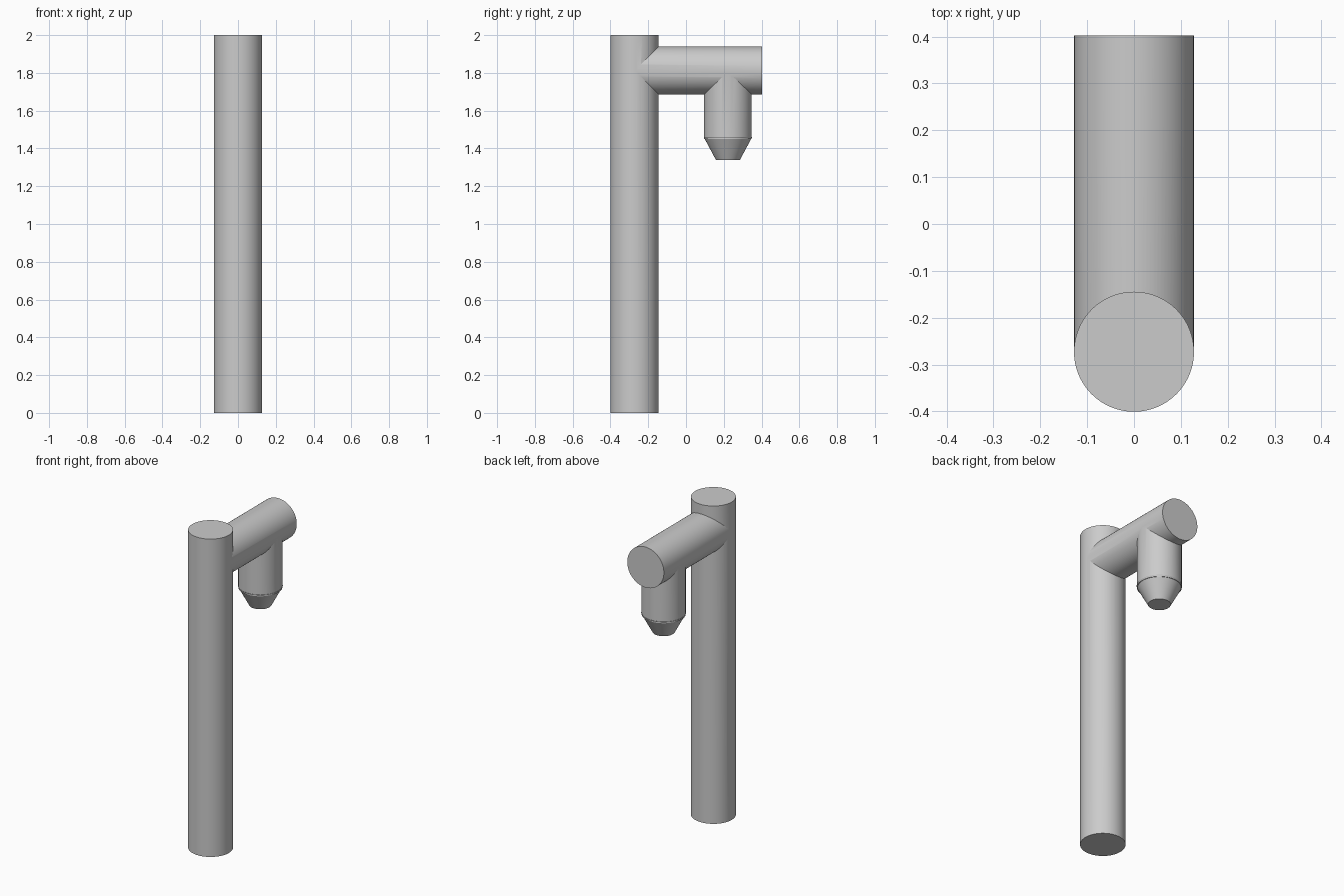
import bpy
from math import pi, radians

if "Cube" in bpy.data.objects:
    bpy.data.objects.remove(bpy.data.objects["Cube"])

R = 0.128
POST_Y, ARM_END, ARM_Z = -0.2725, 0.402, 1.8125
SPOUT_Y = 0.222


def tube(name, r_low, r_high, length, centre, rot=(0, 0, 0)):
    """Capped round section; r_low is the radius at its lower end."""
    bpy.ops.mesh.primitive_cone_add(vertices=96, radius1=r_low, radius2=r_high,
                                    depth=length, location=centre, rotation=rot)
    ob = bpy.context.object
    ob.name = name
    return ob


def weld(target, other):
    """Union another part into the target so no inner walls remain."""
    bpy.context.view_layer.objects.active = target
    mod = target.modifiers.new("union", 'BOOLEAN')
    mod.operation = 'UNION'
    mod.solver = 'EXACT'
    mod.object = other
    bpy.ops.object.modifier_apply(modifier=mod.name)
    bpy.data.objects.remove(other, do_unlink=True)


# Upright post
post = tube("spout_post", R, R, 2.0, (0, POST_Y, 1.0))

# Horizontal arm, starting at the post axis
arm = tube("arm", R - 0.0005, R - 0.0005, ARM_END - POST_Y,
           (0, (ARM_END + POST_Y) / 2, ARM_Z), (pi / 2, 0, 0))

# Downward outlet, starting at the arm axis
outlet = tube("outlet", R - 0.002, R - 0.002, ARM_Z - 1.45,
              (0, SPOUT_Y, (ARM_Z + 1.45) / 2))

# Tapered nozzle tip
tip = tube("nozzle_tip", 0.064, R, 0.12, (0, SPOUT_Y, 1.4))

for part in (arm, outlet, tip):
    weld(post, part)

# Smooth shading with crisp joints
bpy.ops.object.select_all(action='DESELECT')
post.select_set(True)
bpy.context.view_layer.objects.active = post
bpy.ops.object.shade_smooth_by_angle(angle=radians(20))
